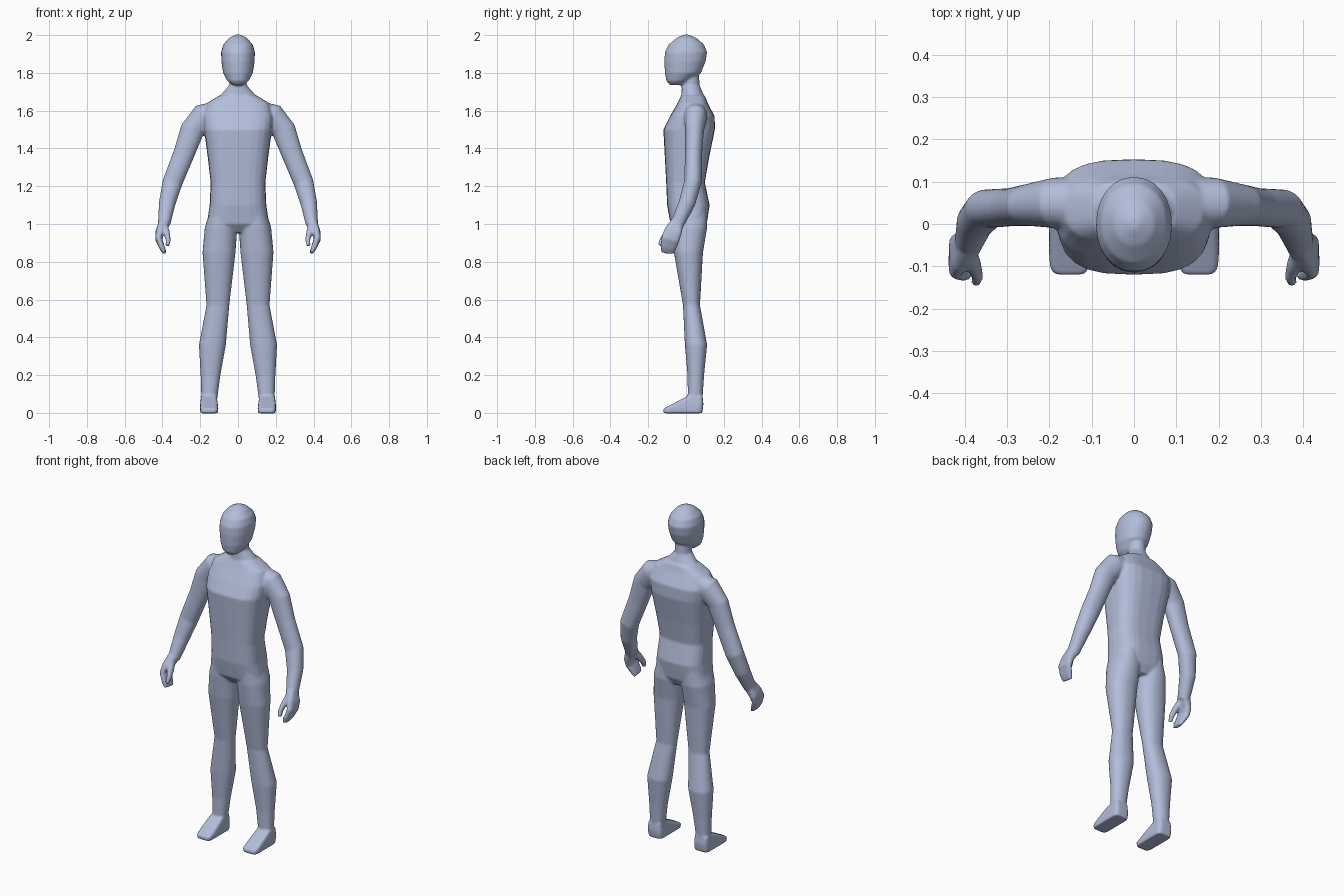
import bpy, bmesh, math
from mathutils import Vector

skin = bpy.data.materials.new("blue grey skin")
skin.diffuse_color = (0.45, 0.51, 0.70, 1)
N = 24


def ring(c, u, v, ru, rv, e):
    """Superellipse section around c in the plane u, v."""
    pts = []
    for i in range(N):
        a = 2 * math.pi * i / N
        ca, sa = math.cos(a), math.sin(a)
        pts.append(c + u * ru * math.copysign(abs(ca) ** (2 / e), ca)
                   + v * rv * math.copysign(abs(sa) ** (2 / e), sa))
    return pts


def loft(bm, rings, side=1):
    rows = [[bm.verts.new((p.x * side, p.y, p.z)) for p in r] for r in rings]
    for a, b in zip(rows, rows[1:]):
        for i in range(N):
            j = (i + 1) % N
            bm.faces.new((a[i], a[j], b[j], b[i]))
    bm.faces.new(rows[0][::-1])
    bm.faces.new(rows[-1])


def stack(bm, levels, e=2.0, side=1):
    """Horizontal sections: z, x min, x max, y front, y back."""
    X, Y = Vector((1, 0, 0)), Vector((0, 1, 0))
    loft(bm, [ring(Vector(((a + b) / 2, (f + k) / 2, z)), X, Y,
                   (b - a) / 2, (k - f) / 2, e) for z, a, b, f, k in levels], side)


def tube(bm, path, e=2.0, side=1):
    """Sections square to a path: x, y, z, thickness, depth."""
    P = [Vector(p[:3]) for p in path]
    rings = []
    for i, p in enumerate(path):
        t = (P[min(i + 1, len(P) - 1)] - P[max(i - 1, 0)]).normalized()
        u = Vector((0, 1, 0)).cross(t).normalized()
        rings.append(ring(P[i], u, t.cross(u), p[3], p[4], e))
    loft(bm, rings, side)


def sym(levels):
    return [(z, -w, w, f, k) for z, w, f, k in levels]


bm = bmesh.new()

# torso and neck
stack(bm, sym([(0.955, 0.10, -0.045, 0.085), (1.0, 0.165, -0.082, 0.11),
               (1.10, 0.15, -0.10, 0.125), (1.22, 0.145, -0.105, 0.10),
               (1.35, 0.16, -0.112, 0.122), (1.50, 0.18, -0.12, 0.153),
               (1.57, 0.187, -0.085, 0.152), (1.64, 0.165, -0.045, 0.115),
               (1.68, 0.10, -0.025, 0.10)]), 2.9)
stack(bm, sym([(1.62, 0.14, -0.04, 0.11), (1.68, 0.095, -0.025, 0.095),
               (1.735, 0.046, -0.022, 0.072), (1.82, 0.046, -0.022, 0.068)]))

# head
stack(bm, sym([(1.735, 0.03, -0.085, -0.02), (1.757, 0.057, -0.104, 0.02),
               (1.80, 0.079, -0.112, 0.08), (1.86, 0.088, -0.115, 0.104),
               (1.91, 0.09, -0.112, 0.112), (1.95, 0.078, -0.092, 0.095),
               (1.985, 0.048, -0.05, 0.055), (2.002, 0.014, -0.014, 0.016)]), 2.1)

for s in (1, -1):
    # arm
    tube(bm, [(0.09, 0.05, 1.595, 0.06, 0.06), (0.185, 0.05, 1.568, 0.07, 0.06),
              (0.243, 0.045, 1.495, 0.064, 0.05), (0.287, 0.04, 1.37, 0.056, 0.045),
              (0.347, 0.036, 1.22, 0.053, 0.046), (0.375, 0.005, 1.11, 0.044, 0.044),
              (0.392, -0.048, 0.995, 0.032, 0.035)], 2.1, s)
    # palm and curled fingers
    tube(bm, [(0.390, -0.045, 1.01, 0.030, 0.034), (0.413, -0.068, 0.96, 0.023, 0.047),
              (0.420, -0.083, 0.92, 0.018, 0.048), (0.402, -0.094, 0.875, 0.015, 0.042),
              (0.388, -0.098, 0.847, 0.010, 0.034)], 3, s)
    # thumb
    tube(bm, [(0.395, -0.06, 1.0, 0.022, 0.025), (0.376, -0.10, 0.95, 0.016, 0.02),
              (0.369, -0.124, 0.915, 0.013, 0.017), (0.374, -0.138, 0.885, 0.011, 0.012)], 2.2, s)
    # leg
    stack(bm, [(1.08, 0.03, 0.145, -0.08, 0.11), (0.98, 0.004, 0.176, -0.078, 0.112),
               (0.85, 0.013, 0.188, -0.064, 0.09), (0.57, 0.046, 0.167, -0.016, 0.074),
               (0.36, 0.064, 0.207, -0.006, 0.112), (0.20, 0.093, 0.198, 0.008, 0.096),
               (0.05, 0.113, 0.193, 0.01, 0.086)], 2.2, s)
    # foot
    stack(bm, [(-0.002, 0.106, 0.199, -0.118, 0.085), (0.022, 0.104, 0.201, -0.121, 0.09),
               (0.048, 0.107, 0.200, -0.07, 0.092), (0.088, 0.113, 0.195, 0.006, 0.088)], 6, s)

bmesh.ops.recalc_face_normals(bm, faces=bm.faces)
mesh = bpy.data.meshes.new("body")
bm.to_mesh(mesh)
bm.free()
mesh.materials.append(skin)
body = bpy.data.objects.new("body", mesh)
bpy.context.collection.objects.link(body)

# fuse the parts into one smooth skin
fuse = body.modifiers.new("fuse", 'REMESH')
fuse.mode = 'VOXEL'
fuse.voxel_size = 0.0065
fuse.use_smooth_shade = True
soften = body.modifiers.new("soften", 'SMOOTH')
soften.factor = 0.5
soften.iterations = 4
